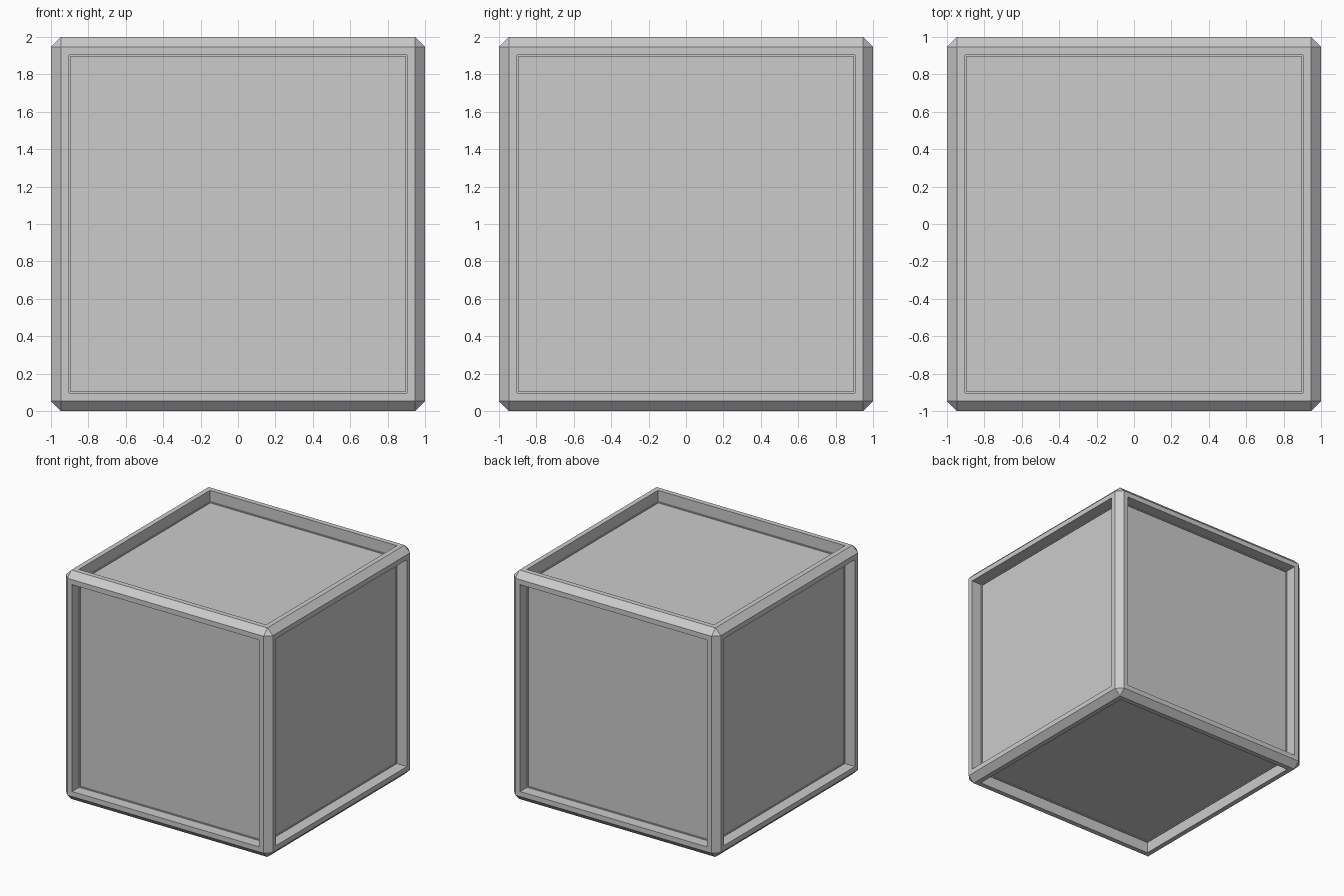
import bpy, bmesh

if "Cube" in bpy.data.objects:
    bpy.data.objects.remove(bpy.data.objects["Cube"])

CHAMFER = 0.053   # width of the cut along every edge
FRAME = 0.062     # flat rim around each panel
DEPTH = 0.105     # how far the panels sit back

# Cube standing on the ground
bm = bmesh.new()
bmesh.ops.create_cube(bm, size=2.0)
bmesh.ops.translate(bm, verts=bm.verts, vec=(0, 0, 1))

# Chamfer all edges with flat cuts
bmesh.ops.bevel(bm, geom=bm.edges[:], offset=CHAMFER, offset_type='OFFSET',
                segments=1, profile=0.5, affect='EDGES')

# Rim and recessed panel on each of the six sides
bm.normal_update()
sides = [f for f in bm.faces if f.calc_area() > 1.0]
bmesh.ops.inset_individual(bm, faces=sides, thickness=FRAME, depth=0)
for panel in sides:
    normal = panel.normal.copy()
    extruded = bmesh.ops.extrude_discrete_faces(bm, faces=[panel])
    bmesh.ops.translate(bm, verts=extruded["faces"][0].verts, vec=-normal * DEPTH)

bmesh.ops.recalc_face_normals(bm, faces=bm.faces[:])
mesh = bpy.data.meshes.new("panelled_crate")
bm.to_mesh(mesh)
bm.free()
crate = bpy.data.objects.new("panelled_crate", mesh)
bpy.context.collection.objects.link(crate)
